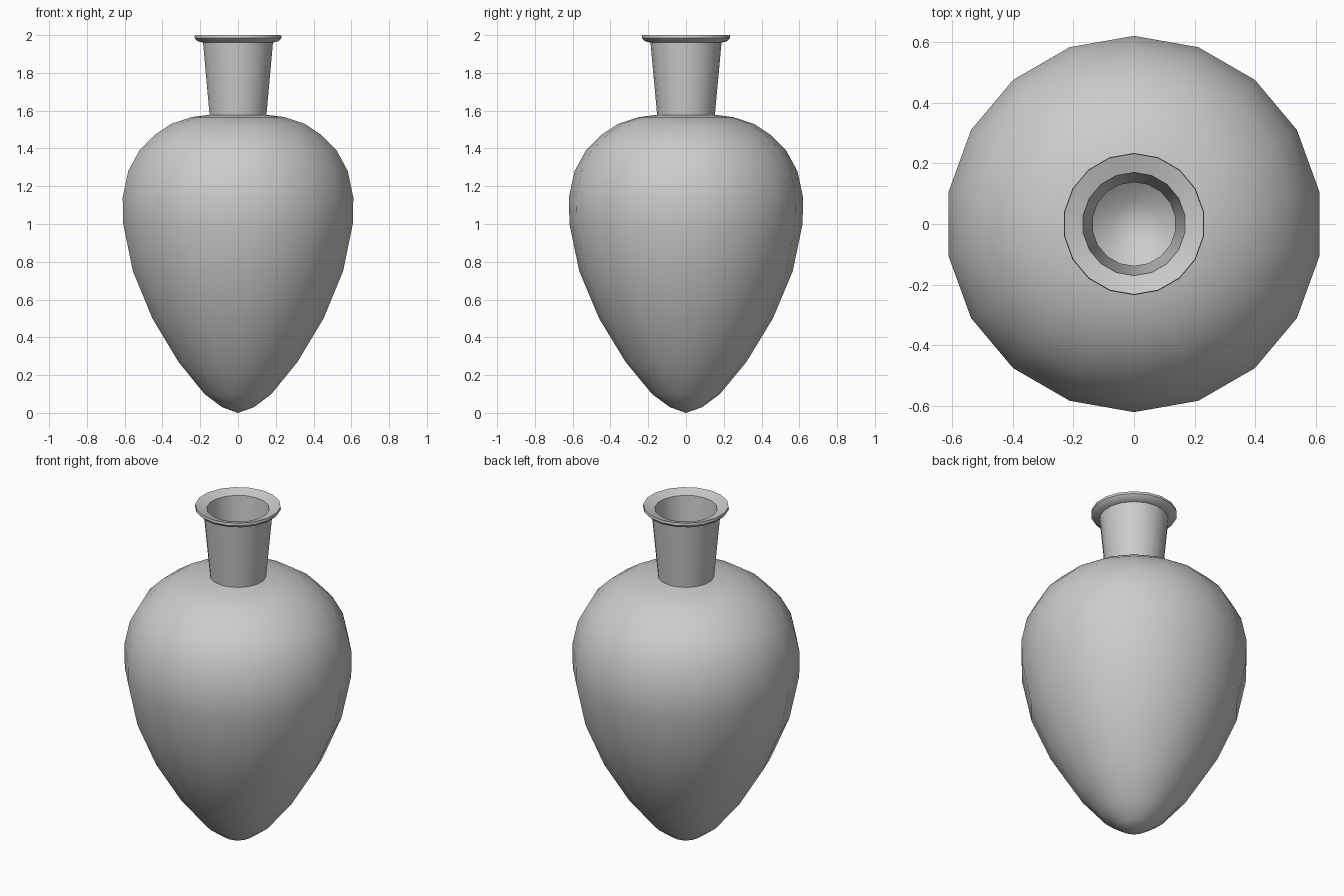
import bpy
import bmesh
from math import radians
from mathutils import Vector

SIDES = 18
WALL = 0.018

cube = bpy.data.objects.get("Cube")
if cube:
    bpy.data.objects.remove(cube, do_unlink=True)

clay = bpy.data.materials.new("grey_clay")
clay.use_nodes = True
colour = (0.6, 0.6, 0.6, 1)
clay.diffuse_color = colour
clay.node_tree.nodes["Principled BSDF"].inputs["Base Color"].default_value = colour


def lathe(name, profile):
    """Turn a (radius, height) profile around the z axis."""
    bm = bmesh.new()
    verts = [bm.verts.new((0, r, z)) for r, z in profile]
    edges = [bm.edges.new(pair) for pair in zip(verts, verts[1:])]
    bmesh.ops.spin(bm, geom=verts + edges, cent=(0, 0, 0), axis=(0, 0, 1),
                   angle=radians(360), steps=SIDES, use_merge=False)
    bmesh.ops.remove_doubles(bm, verts=bm.verts, dist=0.0005)
    bmesh.ops.recalc_face_normals(bm, faces=bm.faces)
    mesh = bpy.data.meshes.new(name)
    bm.to_mesh(mesh)
    bm.free()
    mesh.materials.append(clay)
    obj = bpy.data.objects.new(name, mesh)
    bpy.context.collection.objects.link(obj)
    bpy.ops.object.select_all(action="DESELECT")
    obj.select_set(True)
    bpy.context.view_layer.objects.active = obj
    bpy.ops.object.shade_smooth_by_angle(angle=radians(40))
    return obj


def inset(points):
    """Move a profile inwards by the wall thickness."""
    result = []
    for i, (r, z) in enumerate(points):
        before, after = points[max(i - 1, 0)], points[min(i + 1, len(points) - 1)]
        along = (Vector(after) - Vector(before)).normalized()
        result.append((max(r - along.y * WALL, 0), z + along.x * WALL))
    result[0] = (0, points[0][1] + WALL)
    return result


# Egg-shaped body, from the pointed foot to the shoulder
body = [(0, 0), (0.085, 0.03), (0.18, 0.10), (0.32, 0.27), (0.46, 0.50),
        (0.565, 0.75), (0.617, 1.0), (0.62, 1.14), (0.59, 1.28), (0.53, 1.39),
        (0.45, 1.47), (0.36, 1.53), (0.25, 1.566), (0.153, 1.578)]

# Flared neck with a turned-out lip, then down the mouth
neck = [(0.188, 1.96), (0.218, 1.968), (0.234, 1.985), (0.232, 2.0),
        (0.17, 1.98), (0.138, 1.57)]

# One continuous hollow wall
lathe("vase", body + neck + inset(body)[-2::-1])
